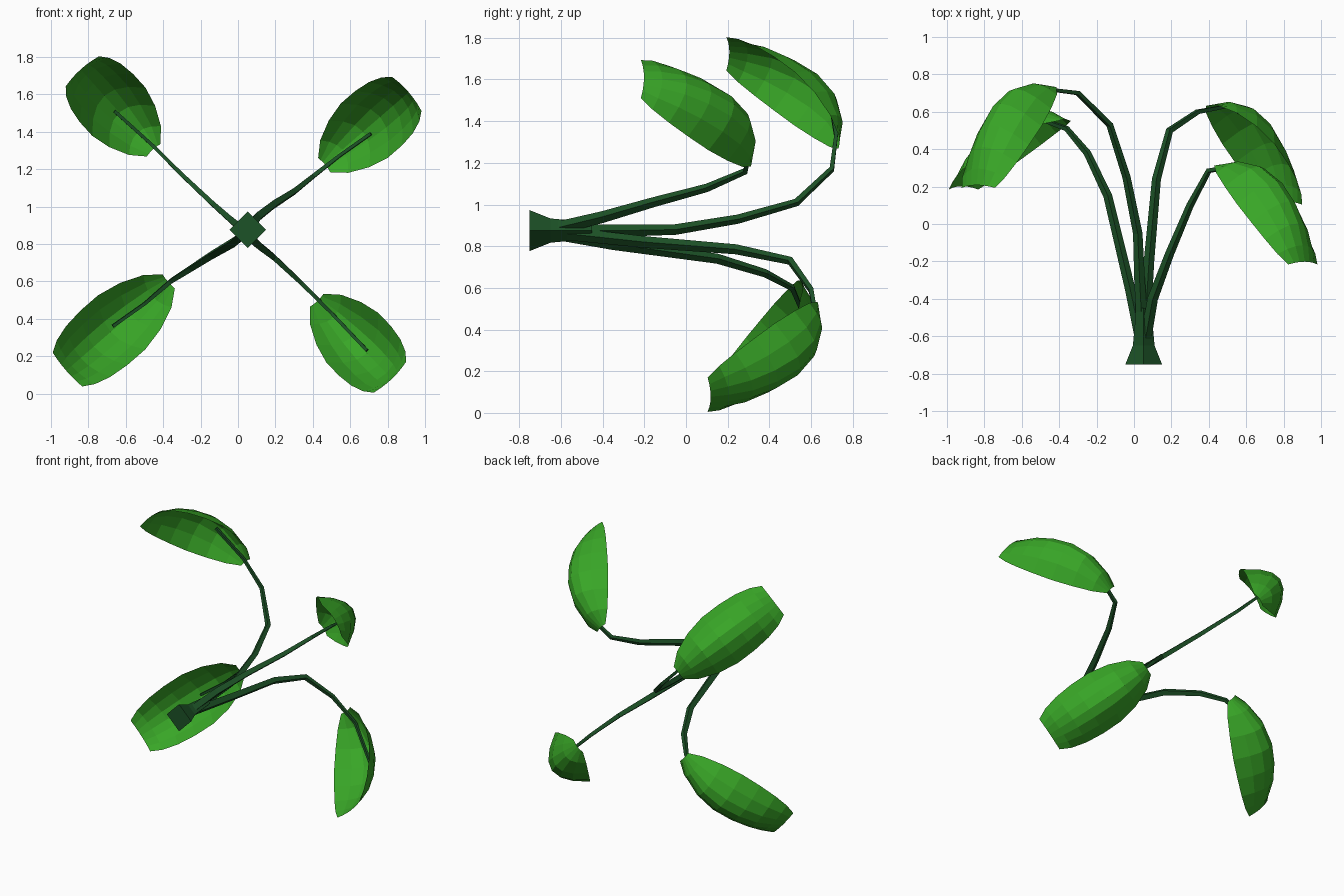
import bpy, bmesh, math
from mathutils import Vector

if "Cube" in bpy.data.objects:
    bpy.data.objects.remove(bpy.data.objects["Cube"])


def material(name, color):
    m = bpy.data.materials.new(name)
    m.diffuse_color = color
    m.use_nodes = True
    m.node_tree.nodes["Principled BSDF"].inputs["Base Color"].default_value = m.diffuse_color
    return m


leaf_green = material("leaf_green", (0.04, 0.38, 0.02, 1))
stem_green = material("stem_green", (0.012, 0.085, 0.02, 1))


# Cupped leaf: open shell along a chord, midrib bulging to the back
STATIONS = [  # position along chord, half width, midrib bulge
    (0.00, 0.05, 0.01), (0.10, 0.115, 0.105), (0.26, 0.165, 0.185),
    (0.44, 0.192, 0.21), (0.62, 0.192, 0.19), (0.78, 0.18, 0.145),
    (0.91, 0.155, 0.08), (1.00, 0.12, 0.025)]
COLS = 6


def leaf(name, base, tip):
    base, tip = Vector(base), Vector(tip)
    chord = tip - base
    c = chord.normalized()
    n = Vector((0, 1, 0))
    n = (n - c * n.dot(c)).normalized()
    t = c.cross(n)
    bm = bmesh.new()
    rows = []
    for s, w, b in STATIONS:
        row = []
        for j in range(COLS + 1):
            a = 2 * j / COLS - 1
            row.append(bm.verts.new(base + chord * s + t * (w * a)
                                    + n * (b * (1 - 0.8 * a * a))))
        rows.append(row)
    for r0, r1 in zip(rows, rows[1:]):
        for j in range(COLS):
            bm.faces.new((r0[j], r0[j + 1], r1[j + 1], r1[j]))
    me = bpy.data.meshes.new(name)
    bm.to_mesh(me)
    bm.free()
    ob = bpy.data.objects.new(name, me)
    bpy.context.collection.objects.link(ob)
    me.materials.append(leaf_green)


# Tapered four-sided stem swept along a bent path
def stem(name, pts):
    cu = bpy.data.curves.new(name, 'CURVE')
    cu.dimensions = '3D'
    cu.bevel_depth = 1.0
    cu.bevel_resolution = 0
    cu.use_fill_caps = True
    sp = cu.splines.new('POLY')
    sp.points.add(len(pts) - 1)
    for i, p in enumerate(pts):
        sp.points[i].co = (*p, 1)
        sp.points[i].radius = 0.032 - 0.02 * min(1, i / (len(pts) - 2))
    ob = bpy.data.objects.new(name, cu)
    bpy.context.collection.objects.link(ob)
    bpy.ops.object.select_all(action='DESELECT')
    ob.select_set(True)
    bpy.context.view_layer.objects.active = ob
    bpy.ops.object.convert(target='MESH')
    ob = bpy.context.object
    for poly in ob.data.polygons:
        poly.use_smooth = False
    ob.data.materials.clear()
    ob.data.materials.append(stem_green)


# Leaves
leaf("leaf_upper_left", (-0.45, 0.73, 1.30), (-0.83, 0.19, 1.72))
leaf("leaf_upper_right", (0.46, 0.31, 1.22), (0.90, -0.22, 1.60))
leaf("leaf_lower_right", (0.42, 0.63, 0.50), (0.81, 0.10, 0.09))
leaf("leaf_lower_left", (-0.37, 0.55, 0.60), (-0.91, 0.18, 0.13))

# Stems
ROOT = (0.05, -0.68, 0.872)
stem("stem_upper_left", [
    ROOT, (0.03, -0.3, 0.875), (0.02, -0.05, 0.88), (-0.04, 0.25, 0.93),
    (-0.13, 0.53, 1.01), (-0.30, 0.70, 1.17), (-0.46, 0.72, 1.33),
    (-0.66, 0.69, 1.51)])
stem("stem_upper_right", [
    ROOT, (0.10, -0.4, 0.94), (0.19, -0.16, 1.01), (0.30, 0.10, 1.08),
    (0.40, 0.285, 1.16), (0.54, 0.31, 1.27), (0.71, 0.27, 1.39)])
stem("stem_lower_right", [
    ROOT, (0.08, -0.2, 0.82), (0.12, 0.24, 0.785), (0.19, 0.50, 0.73),
    (0.34, 0.60, 0.59), (0.50, 0.63, 0.43), (0.69, 0.53, 0.23)])
stem("stem_lower_left", [
    ROOT, (-0.02, -0.35, 0.81), (-0.14, 0.15, 0.74), (-0.25, 0.38, 0.67),
    (-0.36, 0.51, 0.60), (-0.50, 0.56, 0.48), (-0.67, 0.53, 0.36)])

# Flared square foot where the stems join, plus the taper of the bundle
for name, y, r0, r1, d in (("stem_foot", -0.70, 0.098, 0.058, 0.10),
                           ("stem_bundle", -0.55, 0.058, 0.04, 0.20)):
    bpy.ops.mesh.primitive_cone_add(vertices=4, radius1=r0, radius2=r1, depth=d,
                                    location=(0.052, y, 0.875),
                                    rotation=(-math.pi / 2, 0, 0))
    bpy.context.object.name = name
    bpy.context.object.data.materials.append(stem_green)
